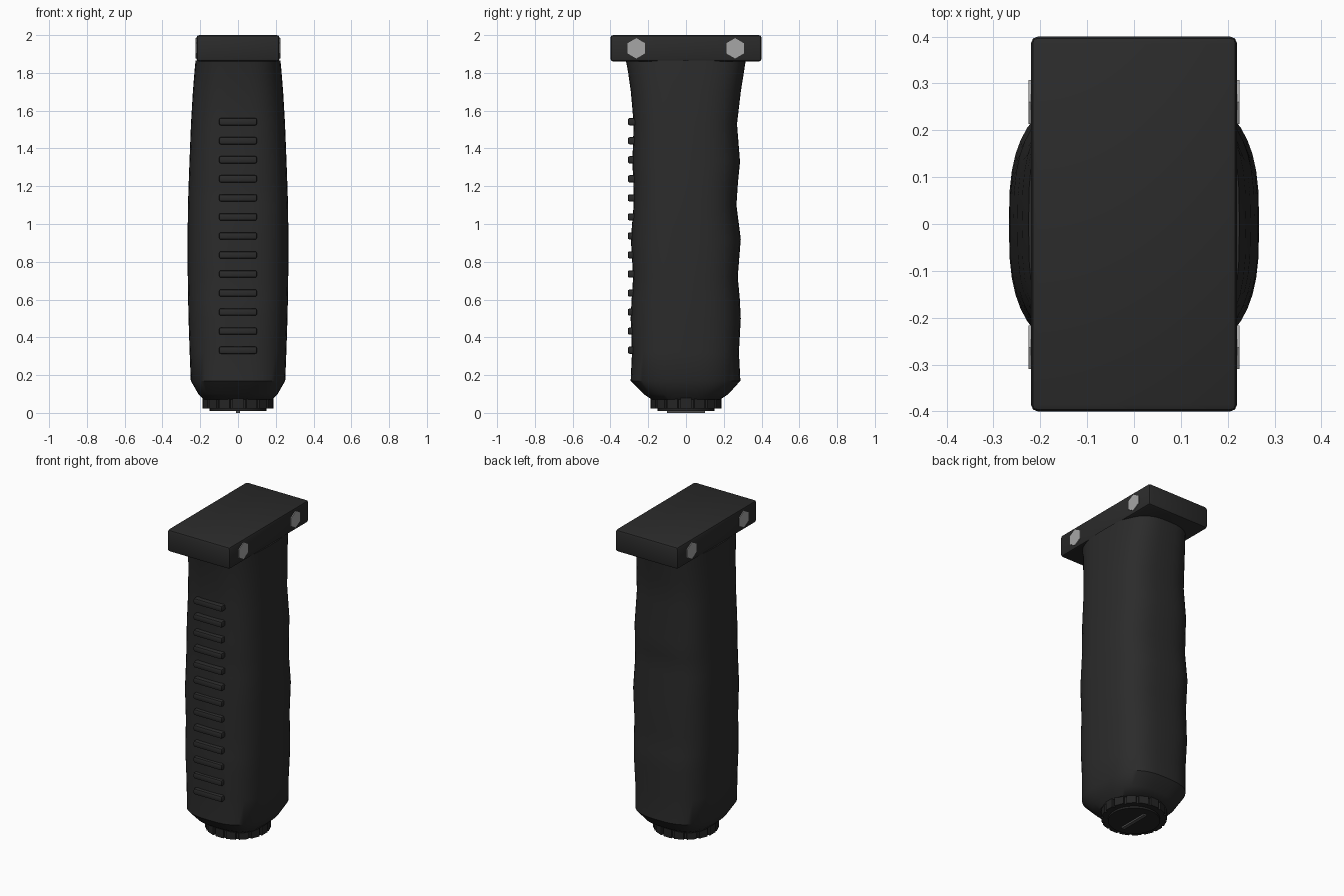
import bpy, bmesh, math
from mathutils import Matrix

cube = bpy.data.objects.get("Cube")
if cube:
    bpy.data.objects.remove(cube, do_unlink=True)


def material(name, value):
    m = bpy.data.materials.new(name)
    m.use_nodes = True
    colour = (value, value, value, 1)
    m.diffuse_color = colour
    m.node_tree.nodes["Principled BSDF"].inputs["Base Color"].default_value = colour
    return m


black = material("matte black", 0.024)
cap_black = material("cap black", 0.018)
steel = material("steel grey", 0.38)
slot_grey = material("slot grey", 0.08)


def finish(name, bm, mat, angle=None):
    bmesh.ops.recalc_face_normals(bm, faces=bm.faces)
    mesh = bpy.data.meshes.new(name)
    bm.to_mesh(mesh)
    bm.free()
    mesh.materials.append(mat)
    obj = bpy.data.objects.new(name, mesh)
    bpy.context.collection.objects.link(obj)
    if angle:
        bpy.ops.object.select_all(action="DESELECT")
        obj.select_set(True)
        bpy.context.view_layer.objects.active = obj
        bpy.ops.object.shade_smooth_by_angle(angle=math.radians(angle))
    return obj


def box(name, size, centre, mat, bevel=0, segments=2):
    bm = bmesh.new()
    bmesh.ops.create_cube(bm, size=1, matrix=Matrix.Translation(centre) @ Matrix.Diagonal((*size, 1)))
    if bevel:
        bmesh.ops.bevel(bm, geom=bm.edges[:], offset=bevel, segments=segments,
                        profile=0.5, affect="EDGES")
    return finish(name, bm, mat, 35 if bevel else None)


def loft(bm, rings):
    loops = [[bm.verts.new(p) for p in ring] for ring in rings]
    n = len(loops[0])
    for a, b in zip(loops, loops[1:]):
        for i in range(n):
            bm.faces.new((a[i], a[(i + 1) % n], b[(i + 1) % n], b[i]))
    bm.faces.new(loops[0])
    bm.faces.new(loops[-1])


# Grip: rounded sections of (height, half width, front, back)
sections = [
    (0.07, 0.18, -0.18, 0.18), (0.10, 0.21, -0.225, 0.225), (0.17, 0.25, -0.293, 0.288),
    (0.32, 0.256, -0.286, 0.28), (0.50, 0.262, -0.293, 0.29), (0.60, 0.264, -0.288, 0.285),
    (0.72, 0.266, -0.28, 0.274), (0.92, 0.267, -0.292, 0.29), (1.10, 0.265, -0.277, 0.267),
    (1.22, 0.261, -0.279, 0.275), (1.33, 0.257, -0.284, 0.286), (1.53, 0.249, -0.277, 0.27),
    (1.70, 0.239, -0.292, 0.29), (1.80, 0.231, -0.306, 0.306), (1.865, 0.225, -0.318, 0.316)]


def rounded(value):
    return math.copysign(abs(value) ** (2 / 2.9), value)


rings = []
for z, half, front, back in sections:
    middle, depth = (front + back) / 2, (back - front) / 2
    angles = [math.tau * i / 48 for i in range(48)]
    rings.append([(half * rounded(math.cos(a)), middle + depth * rounded(math.sin(a)), z)
                  for a in angles])
bm = bmesh.new()
loft(bm, rings)
finish("grip_body", bm, black, 40)

# Mounting block
box("mounting_block", (0.44, 0.8, 0.14), (0, 0, 1.93), black, 0.015)

# Hexagonal bolts on both sides
for side, x in (("left", 0.215), ("right", -0.215)):
    for end, y in (("front", -0.263), ("back", 0.26)):
        bm = bmesh.new()
        place = (Matrix.Translation((x, y, 1.93)) @ Matrix.Rotation(math.pi / 2, 4, "Y")
                 @ Matrix.Rotation(math.pi / 2, 4, "Z"))
        bmesh.ops.create_cone(bm, cap_ends=True, segments=6, radius1=0.054, radius2=0.054,
                              depth=0.02, matrix=place)
        finish(f"{side}_{end}_bolt", bm, steel)

# Front finger ridges
for i in range(13):
    box(f"front_ridge_{i + 1}", (0.2, 0.05, 0.038), (0, -0.283, 0.332 + 0.1008 * i), black, 0.009)

# Knurled base cap
outline = []
teeth = 16
for i in range(teeth):
    for offset, radius in ((-0.38, 0.19), (0.38, 0.19), (0.42, 0.178), (0.58, 0.178)):
        a = math.tau * (i + offset) / teeth
        outline.append((radius * math.cos(a), radius * math.sin(a)))
bm = bmesh.new()
loft(bm, [[(x, y, z) for x, y in outline] for z in (0.022, 0.08)])
finish("base_cap", bm, cap_black)

# Cap face and its narrow raised bar
bm = bmesh.new()
bmesh.ops.create_cone(bm, cap_ends=True, segments=32, radius1=0.15, radius2=0.15, depth=0.02,
                      matrix=Matrix.Translation((0, 0, 0.02)))
finish("cap_face", bm, cap_black, 35)
box("cap_bar", (0.022, 0.2, 0.02), (0, 0, 0.01), slot_grey)
